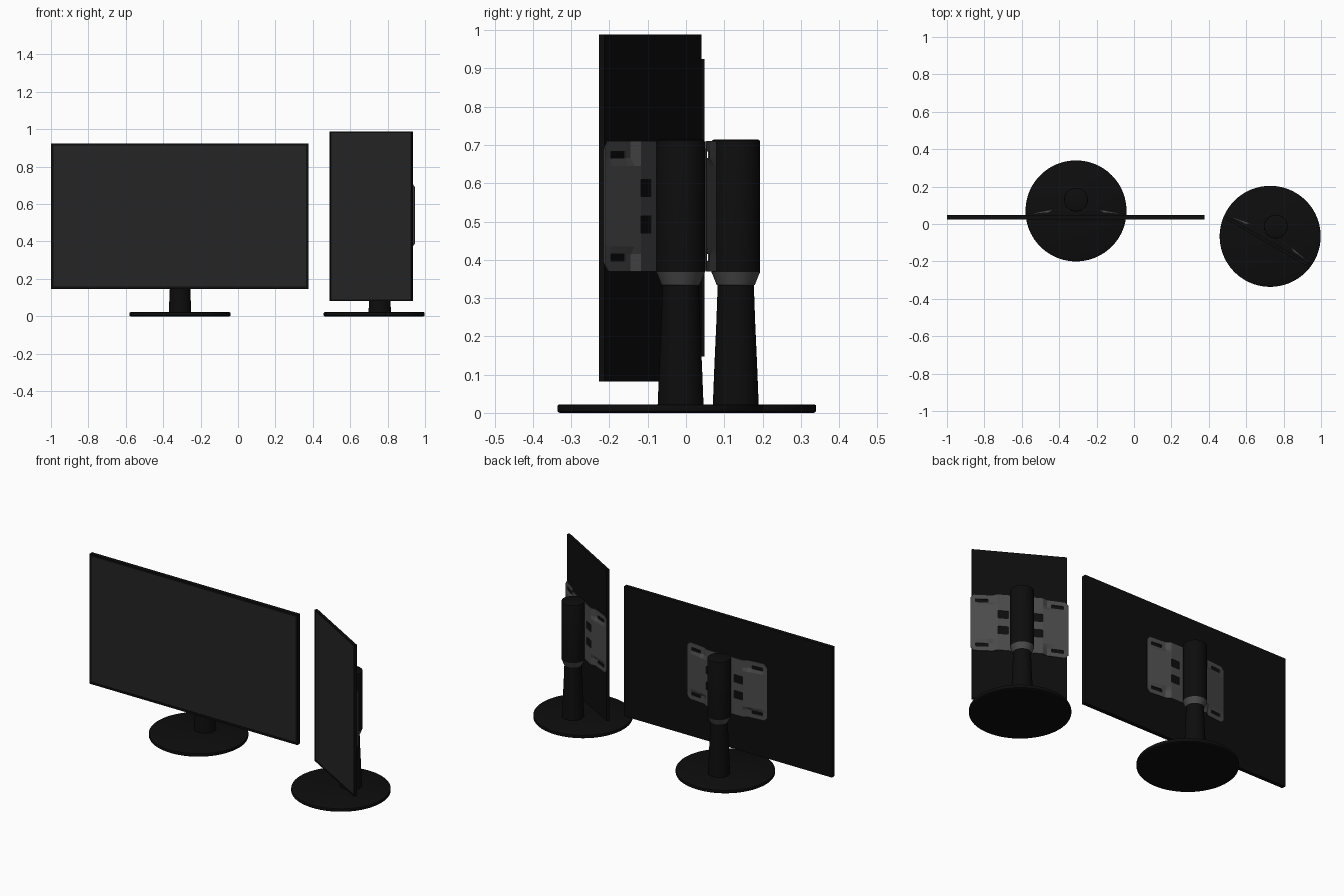
import bpy, bmesh, math
from mathutils import Matrix

if "Cube" in bpy.data.objects:
    bpy.data.objects.remove(bpy.data.objects["Cube"])


def material(name, v):
    m = bpy.data.materials.new(name)
    m.diffuse_color = (v, v, v, 1)
    m.use_nodes = True
    m.node_tree.nodes["Principled BSDF"].inputs["Base Color"].default_value = m.diffuse_color
    return m


BLACK = material("black_plastic", 0.004)
PANEL = material("dark_glass", 0.018)
GREY = material("grey_metal", 0.07)


def finish(name, bm, mats, frame, smooth=False):
    bmesh.ops.recalc_face_normals(bm, faces=bm.faces)
    me = bpy.data.meshes.new(name)
    bm.to_mesh(me)
    bm.free()
    ob = bpy.data.objects.new(name, me)
    bpy.context.collection.objects.link(ob)
    for m in mats:
        me.materials.append(m)
    ob.matrix_world = frame
    if smooth:
        bpy.ops.object.select_all(action='DESELECT')
        ob.select_set(True)
        bpy.context.view_layer.objects.active = ob
        bpy.ops.object.shade_smooth_by_angle(angle=math.radians(30))
    return ob


def lathe(name, profile, y, mat, frame, sides=64):
    """Closed round part from (radius, height) pairs."""
    bm = bmesh.new()
    rings = [[bm.verts.new((r * math.cos(2 * math.pi * i / sides),
                            y + r * math.sin(2 * math.pi * i / sides), z))
              for i in range(sides)] for r, z in profile]
    for a, b in zip(rings, rings[1:]):
        for i in range(sides):
            j = (i + 1) % sides
            bm.faces.new((a[i], a[j], b[j], b[i]))
    bm.faces.new(rings[0])
    bm.faces.new(rings[-1])
    return finish(name, bm, [mat], frame, True)


def screen(name, x, y, z, w, h, t, border, frame):
    """Thin slab with a slightly recessed display on its front."""
    bm = bmesh.new()
    bmesh.ops.create_cube(bm, size=1, matrix=Matrix.Translation((x, y, z))
                          @ Matrix.Diagonal((w, t, h, 1)))
    front = min(bm.faces, key=lambda f: f.calc_center_median().y)
    bmesh.ops.inset_region(bm, faces=[front], thickness=border)
    bmesh.ops.inset_region(bm, faces=[front], thickness=0.0005, depth=-0.002)
    front.material_index = 1
    finish(name, bm, [BLACK, PANEL], frame)


def bracket(name, z, frame):
    """Bent sheet with windows beside the post and slots in four ears."""
    xs = [0, 0.065, 0.12, 0.145, 0.17, 0.235, 0.245, 0.262]
    half = [0.025, 0.07, 0.105, 0.125, 0.143, 0.17]
    hs = [-h for h in reversed(half)] + half

    def depth(x, h):
        if x <= 0.12:
            return 0.008
        if abs(h) > 0.11 and x >= 0.145:
            return -0.009 - 0.010 * (x - 0.145) / 0.117
        return 0.008 - 0.027 * (x - 0.12) / 0.142

    bm = bmesh.new()
    grid = []
    for x in xs:
        col = []
        for h in hs:
            hz = max(-0.150, min(0.150, h)) if x == xs[-1] else h
            col.append(bm.verts.new((x, depth(x, h), z + hz)))
        grid.append(col)
    for i in range(len(xs) - 1):
        for j in range(len(hs) - 1):
            mid = abs(hs[j] + hs[j + 1]) / 2
            window = i == 1 and 0.03 < mid < 0.06
            slot = i == 4 and 0.125 < mid < 0.143
            if not (window or slot):
                bm.faces.new((grid[i][j], grid[i + 1][j],
                              grid[i + 1][j + 1], grid[i][j + 1]))
    ob = finish(name, bm, [GREY], frame)
    mir = ob.modifiers.new("mirror", 'MIRROR')
    mir.use_clip = True
    sol = ob.modifiers.new("sheet", 'SOLIDIFY')
    sol.thickness = 0.004
    sol.offset = 0


def stand(prefix, frame):
    post_y = 0.06
    lathe(prefix + "_base", [(0.264, 0), (0.269, 0.003), (0.27, 0.006), (0.27, 0.017),
                             (0.269, 0.02), (0.265, 0.022)], 0, BLACK, frame, 96)
    lathe(prefix + "_post", [(0.060, 0.018), (0.056, 0.12), (0.051, 0.23), (0.047, 0.34)],
          post_y, BLACK, frame)
    lathe(prefix + "_collar", [(0.047, 0.333), (0.050, 0.335), (0.0635, 0.368)],
          post_y, GREY, frame)
    lathe(prefix + "_sleeve", [(0.0635, 0.368), (0.0635, 0.708), (0.062, 0.712),
                               (0.058, 0.714)], post_y, BLACK, frame)
    bracket(prefix + "_mount_bracket", 0.54, frame)


# wide monitor, facing straight ahead
wide = Matrix.Translation((-0.31, 0.07, 0))
stand("wide", wide)
screen("wide_screen", -0.002, -0.034, 0.536, 1.376, 0.778, 0.024, 0.018, wide)

# upright monitor, turned on its stand
tall = Matrix.Translation((0.728, -0.066, 0)) @ Matrix.Rotation(math.radians(-30), 4, 'Z')
stand("tall", tall)
screen("tall_screen", 0.0, -0.031, 0.535, 0.508, 0.906, 0.016, 0.011, tall)
